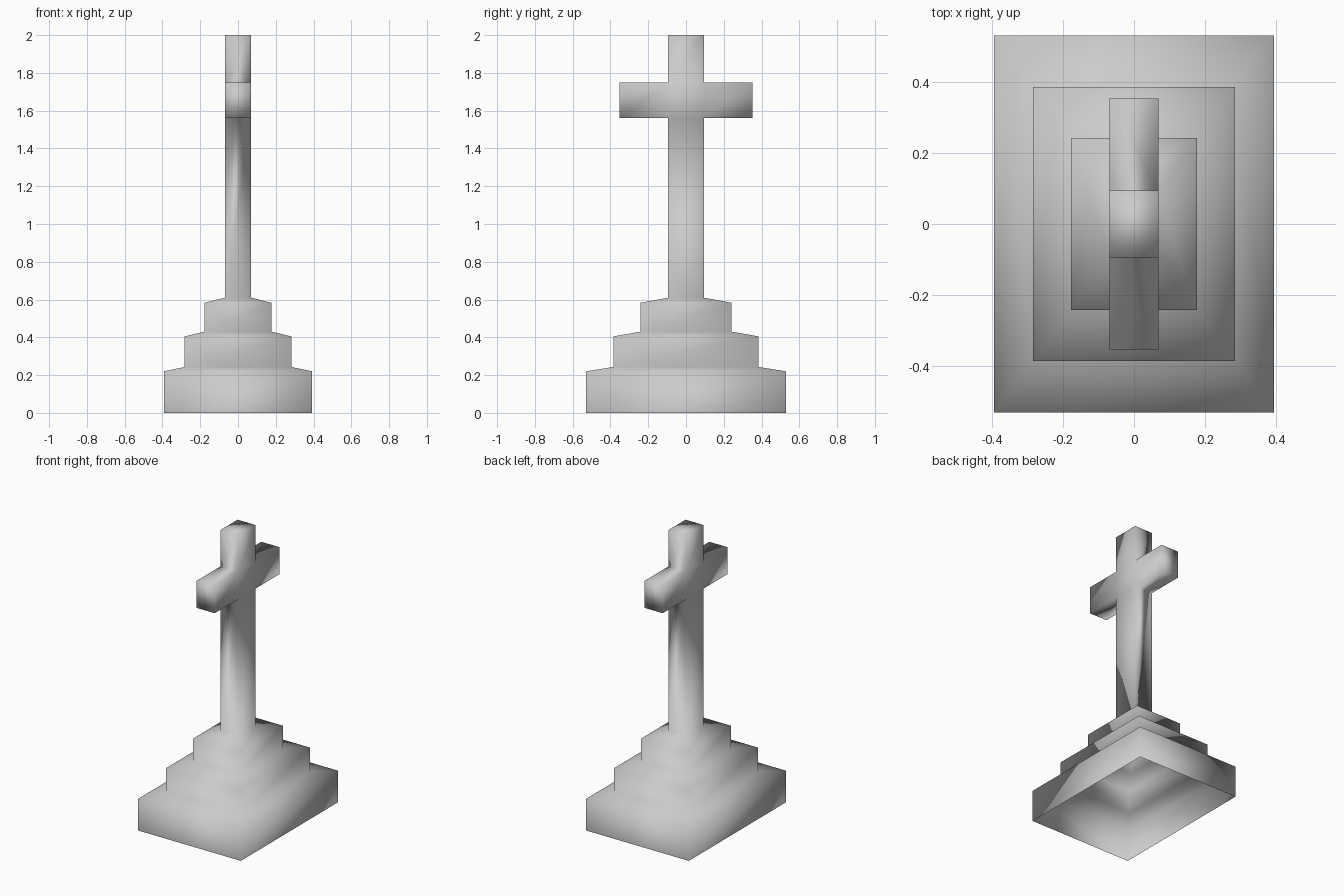
import bpy
import bmesh

cube = bpy.data.objects.get("Cube")
if cube:
    bpy.data.objects.remove(cube, do_unlink=True)

# Grey stone
stone = bpy.data.materials.new("grey_stone")
stone.use_nodes = True
colour = (0.6, 0.6, 0.6, 1)
stone.diffuse_color = colour
stone.node_tree.nodes["Principled BSDF"].inputs["Base Color"].default_value = colour

# Half width, half depth, and the heights of each tier's walls
TIERS = [
    (0.393, 0.53, (0, 0.22)),
    (0.283, 0.385, (0.243, 0.405)),
    (0.177, 0.241, (0.43, 0.583)),
    (0.069, 0.094, (0.61, 1.56, 1.748, 2.0)),
]
ARM_BOTTOM, ARM_TOP, ARM_REACH = 1.56, 1.748, 0.353

bm = bmesh.new()


def ring(hx, hy, z):
    corners = [(-1, -1), (1, -1), (1, 1), (-1, 1)]
    return [bm.verts.new((sx * hx, sy * hy, z)) for sx, sy in corners]


# Stepped base and shaft as one shell, open underneath
rings = [ring(hx, hy, z) for hx, hy, heights in TIERS for z in heights]
for low, high in zip(rings, rings[1:]):
    for i in range(4):
        j = (i + 1) % 4
        bm.faces.new((low[i], low[j], high[j], high[i]))
bm.faces.new(rings[-1])
bm.normal_update()

# Arms drawn out of the front and back of the shaft
arm_roots = [f for f in bm.faces
             if abs(f.normal.y) > 0.9
             and ARM_BOTTOM < f.calc_center_median().z < ARM_TOP]
for face in arm_roots:
    side = 1 if face.normal.y > 0 else -1
    end = bmesh.ops.extrude_discrete_faces(bm, faces=[face])["faces"][0]
    for v in end.verts:
        v.co.y = side * ARM_REACH
bmesh.ops.remove_doubles(bm, verts=bm.verts[:], dist=0.0001)

# Soft shading runs across every edge
for face in bm.faces:
    face.smooth = True

mesh = bpy.data.meshes.new("stone_cross_on_stepped_base")
bm.to_mesh(mesh)
bm.free()
mesh.materials.append(stone)
cross = bpy.data.objects.new("stone_cross_on_stepped_base", mesh)
bpy.context.collection.objects.link(cross)
